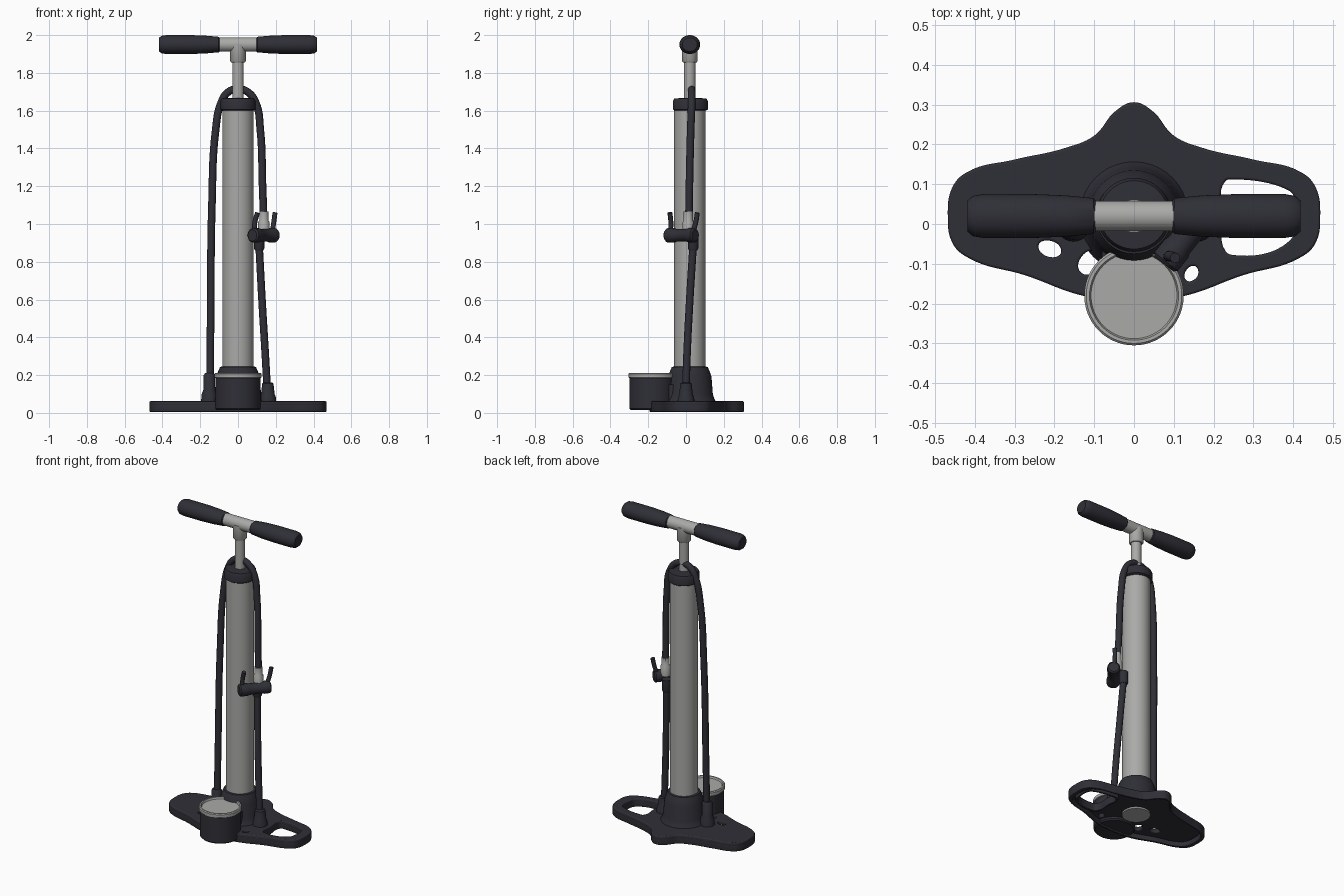
import bpy, bmesh, math
from mathutils import Vector

if "Cube" in bpy.data.objects:
    bpy.data.objects.remove(bpy.data.objects["Cube"], do_unlink=True)


def material(name, color):
    m = bpy.data.materials.new(name)
    m.use_nodes = True
    m.diffuse_color = color
    m.node_tree.nodes["Principled BSDF"].inputs["Base Color"].default_value = color
    return m


DARK = material("charcoal plastic", (0.028, 0.028, 0.038, 1))
SILVER = material("silver metal", (0.4, 0.4, 0.39, 1))
AXIS_Y = 0.02  # depth of the barrel axis


def finish(ob, mat, angle=40):
    ob.data.materials.clear()
    ob.data.materials.append(mat)
    bpy.ops.object.select_all(action='DESELECT')
    ob.select_set(True)
    bpy.context.view_layer.objects.active = ob
    if ob.type == 'CURVE':
        bpy.ops.object.convert(target='MESH')
        ob = bpy.context.object
    bpy.ops.object.shade_smooth_by_angle(angle=math.radians(angle))
    return ob


def lathe(name, profile, mat, loc=(0, 0, 0), axis=(0, 0, 1), steps=40, squash=1):
    """Revolve (radius, height) pairs around an axis through loc."""
    bm = bmesh.new()
    pts = [(0, profile[0][1])] + list(profile) + [(0, profile[-1][1])]
    verts = [bm.verts.new((r, 0, h)) for r, h in pts]
    edges = [bm.edges.new(pair) for pair in zip(verts, verts[1:])]
    bmesh.ops.spin(bm, geom=verts + edges, cent=(0, 0, 0), axis=(0, 0, 1),
                   angle=math.tau, steps=steps, use_merge=True)
    bmesh.ops.remove_doubles(bm, verts=bm.verts, dist=0.0001)
    bmesh.ops.recalc_face_normals(bm, faces=bm.faces)
    turn = Vector((0, 0, 1)).rotation_difference(Vector(axis))
    for v in bm.verts:
        v.co = turn @ v.co
        v.co.y *= squash
        v.co += Vector(loc)
    me = bpy.data.meshes.new(name)
    bm.to_mesh(me)
    bm.free()
    ob = bpy.data.objects.new(name, me)
    bpy.context.collection.objects.link(ob)
    return finish(ob, mat)


def add_spline(curve, pts, cyclic):
    sp = curve.splines.new('BEZIER')
    sp.bezier_points.add(len(pts) - 1)
    sp.use_cyclic_u = cyclic
    sp.resolution_u = 8
    for bp, p in zip(sp.bezier_points, pts):
        bp.co = (p[0], p[1], p[2] if len(p) > 2 else 0)
        bp.handle_left_type = bp.handle_right_type = 'AUTO'


def sheet(name, loops, bottom, top, bevel=0.006):
    """Flat plate; loops after the first become holes."""
    cu = bpy.data.curves.new(name, 'CURVE')
    cu.dimensions, cu.fill_mode = '2D', 'BOTH'
    for loop in loops:
        add_spline(cu, loop, True)
    cu.bevel_depth, cu.bevel_resolution, cu.offset = bevel, 2, -bevel
    cu.extrude = (top - bottom) / 2 - bevel
    ob = bpy.data.objects.new(name, cu)
    ob.location.z = (top + bottom) / 2
    bpy.context.collection.objects.link(ob)
    return finish(ob, DARK, 50)


def hose(name, pts, radius=0.02):
    cu = bpy.data.curves.new(name, 'CURVE')
    cu.dimensions = '3D'
    cu.bevel_depth, cu.bevel_resolution, cu.use_fill_caps = radius, 4, True
    add_spline(cu, pts, False)
    ob = bpy.data.objects.new(name, cu)
    bpy.context.collection.objects.link(ob)
    return finish(ob, DARK)


def scaled(loop, k):
    n = len(loop)
    cx, cy = sum(p[0] for p in loop) / n, sum(p[1] for p in loop) / n
    return [(cx + (x - cx) * k, cy + (y - cy) * k) for x, y in loop]


# Foot plate: mirrored outline with a large hand hole and small cutouts
half = [(0.045, 0.285), (0.1, 0.222), (0.17, 0.192), (0.3, 0.162), (0.42, 0.13),
        (0.455, 0.095), (0.468, 0.02), (0.455, -0.05), (0.42, -0.083),
        (0.27, -0.13), (0.13, -0.18), (0.06, -0.19)]
outline = [(0, 0.306)] + half + [(-x, y) for x, y in reversed(half)]
grip_hole = [(0.23, 0.108), (0.25, 0.112), (0.385, 0.086), (0.402, 0.07), (0.406, 0),
             (0.39, -0.043), (0.25, -0.078), (0.23, -0.068), (0.224, 0.02)]
left_hole = [(-0.24, -0.055), (-0.195, -0.048), (-0.187, -0.078)]
front_hole = [(-0.135, -0.12), (-0.13, -0.08), (-0.1, -0.07), (-0.1, -0.12)]
side_hole = [(0.13, -0.14), (0.15, -0.105), (0.16, -0.13)]
sheet("foot_plate", [outline, grip_hole, left_hole, front_hole, side_hole], 0.035, 0.062)
sheet("foot_rim", [outline, scaled(outline, 0.94)], 0.005, 0.055, 0.004)
sheet("hand_hole_rim", [scaled(grip_hole, 1.15), grip_hole], 0.01, 0.055, 0.004)

# Barrel and its moulded collar
lathe("barrel_collar", [(0.145, 0.045), (0.13, 0.075), (0.122, 0.1), (0.115, 0.19),
                        (0.105, 0.22), (0.095, 0.243), (0.08, 0.246)], DARK, (0, AXIS_Y, 0))
lathe("barrel", [(0.083, 0.025), (0.083, 1.62)], SILVER, (0, AXIS_Y, 0))
lathe("barrel_cap", [(0.083, 1.6), (0.093, 1.607), (0.093, 1.65), (0.086, 1.664),
                     (0.035, 1.668)], DARK, (0, AXIS_Y + 0.003, 0))

# Plunger rod and handle
lathe("plunger_rod", [(0.03, 1.6), (0.03, 1.9)], SILVER, (0, AXIS_Y, 0))
lathe("handle_socket", [(0.036, 1.855), (0.042, 1.863), (0.042, 1.95)], SILVER, (0, AXIS_Y, 0))
lathe("handle_bar", [(0.038, -0.12), (0.038, 0.12)], SILVER, (0, AXIS_Y, 1.95), (1, 0, 0))
for side, s in (("right", -1), ("left", 1)):
    lathe(side + "_grip", [(0.036, 0.097), (0.041, 0.102), (0.047, 0.17), (0.05, 0.25),
                           (0.05, 0.38), (0.046, 0.405), (0.036, 0.418)],
          DARK, (0, AXIS_Y, 1.95), (s, 0, 0), squash=1.1)

# Pressure gauge with a raised rim around the dial
GAUGE = (0, -0.18, 0)
lathe("gauge_body", [(0.112, 0.015), (0.12, 0.023), (0.12, 0.19)], DARK, GAUGE, steps=56)
lathe("gauge_dial", [(0.12, 0.185), (0.125, 0.188), (0.125, 0.206), (0.12, 0.211),
                     (0.112, 0.211), (0.108, 0.2)], SILVER, GAUGE, steps=56)
bpy.ops.mesh.primitive_cube_add(size=1, location=(0, -0.08, 0.1))
neck = bpy.context.object
neck.name = "gauge_neck"
neck.scale = (0.16, 0.1, 0.1)
finish(neck, DARK)

# Hose sockets on the foot
lathe("right_hose_socket", [(0.045, 0.05), (0.04, 0.1), (0.032, 0.12), (0.03, 0.2),
                            (0.022, 0.21)], DARK, (-0.152, 0, 0), steps=24)
lathe("left_hose_socket", [(0.045, 0.05), (0.043, 0.08), (0.036, 0.1), (0.03, 0.155),
                           (0.022, 0.162)], DARK, (0.158, 0, 0), steps=24)

# Hose looped over the cap, and the run that drops to the foot
hose("looped_hose", [(-0.148, 0, 0.15), (-0.145, 0.005, 0.5), (-0.138, 0.015, 1.1),
                     (-0.118, 0.025, 1.5), (-0.09, 0.03, 1.64), (-0.05, 0.03, 1.7),
                     (0, 0.03, 1.714), (0.05, 0.03, 1.7), (0.095, 0.03, 1.64),
                     (0.118, 0.025, 1.5), (0.13, 0.018, 1.2), (0.137, 0.015, 1)])
hose("lower_hose", [(0.155, 0, 0.12), (0.145, 0.005, 0.3), (0.127, 0.02, 0.6),
                    (0.11, 0.04, 0.92)])
lathe("hose_ferrule", [(0.022, 0.86), (0.027, 0.87), (0.027, 0.94)], DARK,
      (0.112, 0.038, 0), steps=24)

# Valve head: tilted body, metal connector and two lock levers
front, back = Vector((0.088, -0.085, 0.94)), Vector((0.188, 0.04, 0.94))
length = (back - front).length
lathe("valve_head", [(0.03, -0.02), (0.038, -0.012), (0.038, 0.03), (0.034, 0.04),
                     (0.034, length - 0.04), (0.038, length - 0.03),
                     (0.038, length + 0.005), (0.03, length + 0.012)],
      DARK, front, (back - front).normalized(), 24)
lathe("valve_connector", [(0.03, 0.95), (0.03, 1.01), (0.024, 1.02), (0.024, 1.065)],
      SILVER, (0.137, 0.012, 0), steps=24)
hose("front_lever", [front, front + Vector((0, 0.005, 0.06)),
                     front + Vector((0.015, 0, 0.12))], 0.013)
hose("back_lever", [back - Vector((0.01, 0.01, 0)), back + Vector((0, 0.01, 0.06)),
                    back + Vector((0.008, 0.02, 0.12))], 0.013)
